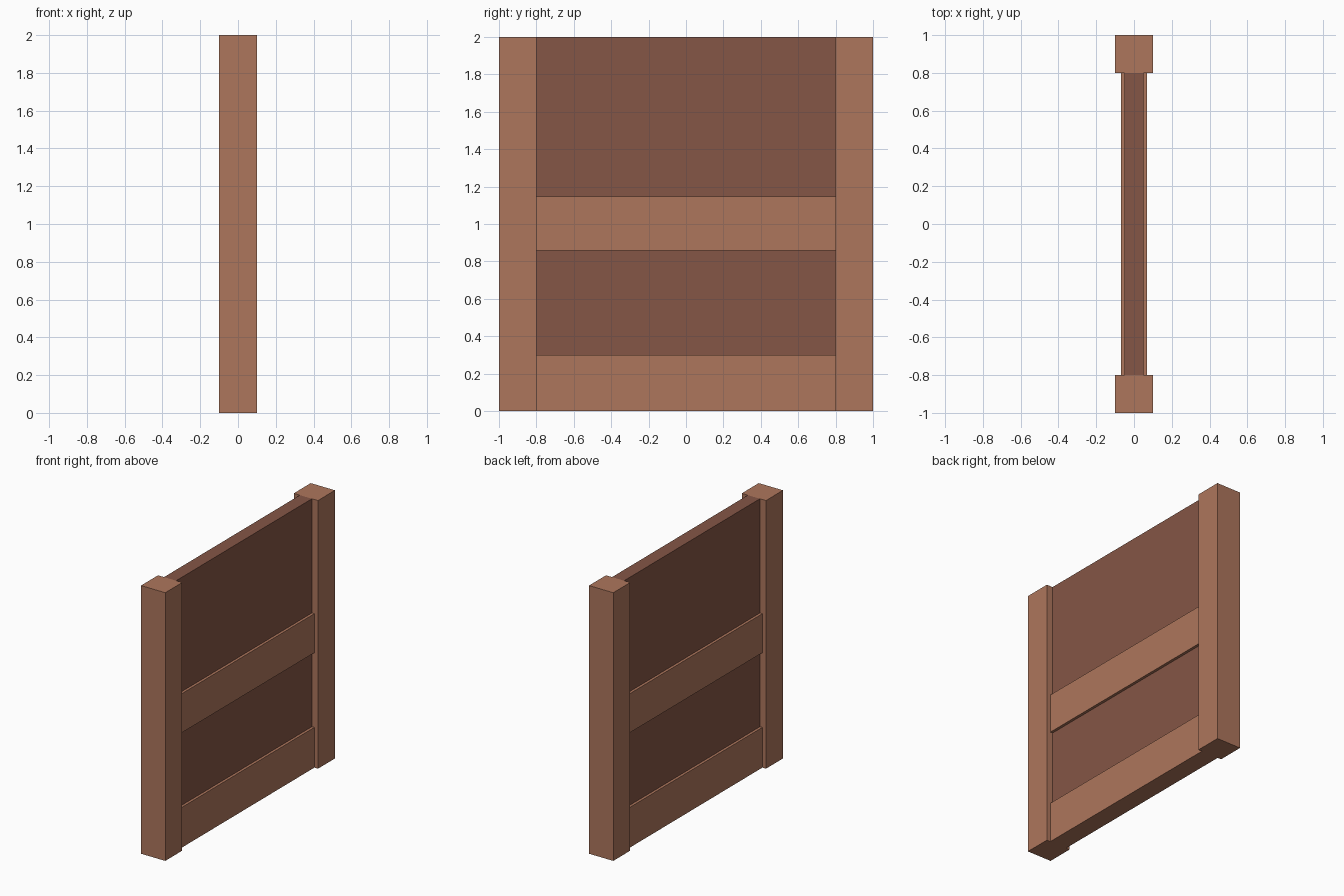
import bpy

if "Cube" in bpy.data.objects:
    bpy.data.objects.remove(bpy.data.objects["Cube"])

def material(name, rgb):
    m = bpy.data.materials.new(name)
    m.diffuse_color = (*rgb, 1.0)
    m.use_nodes = True
    m.node_tree.nodes["Principled BSDF"].inputs["Base Color"].default_value = m.diffuse_color
    return m

light_wood = material("light_wood", (0.423, 0.181, 0.107))
dark_wood = material("dark_wood", (0.235, 0.093, 0.061))

def box(name, x, y, z, mat):
    """Box from (min, max) ranges along each axis."""
    r = (x, y, z)
    bpy.ops.mesh.primitive_cube_add(size=1, location=[(a + b) / 2 for a, b in r])
    ob = bpy.context.object
    ob.name = name
    ob.scale = [b - a for a, b in r]
    bpy.ops.object.transform_apply(location=False, rotation=False, scale=True)
    ob.data.materials.append(mat)
    return ob

# Square end posts
for name, y in (("front_post", (-1.0, -0.8)), ("back_post", (0.8, 1.0))):
    box(name, (-0.1, 0.1), y, (0.0, 2.0), light_wood)

# Horizontal rails, proud of the panel on both sides
for name, z in (("bottom_rail", (0.0, 0.3)), ("middle_rail", (0.857, 1.148))):
    box(name, (-0.07, 0.07), (-0.8, 0.8), z, light_wood)

# Dark infill panel, resting on the bottom rail
box("infill_panel", (-0.05, 0.05), (-0.8, 0.8), (0.3, 2.0), dark_wood)
